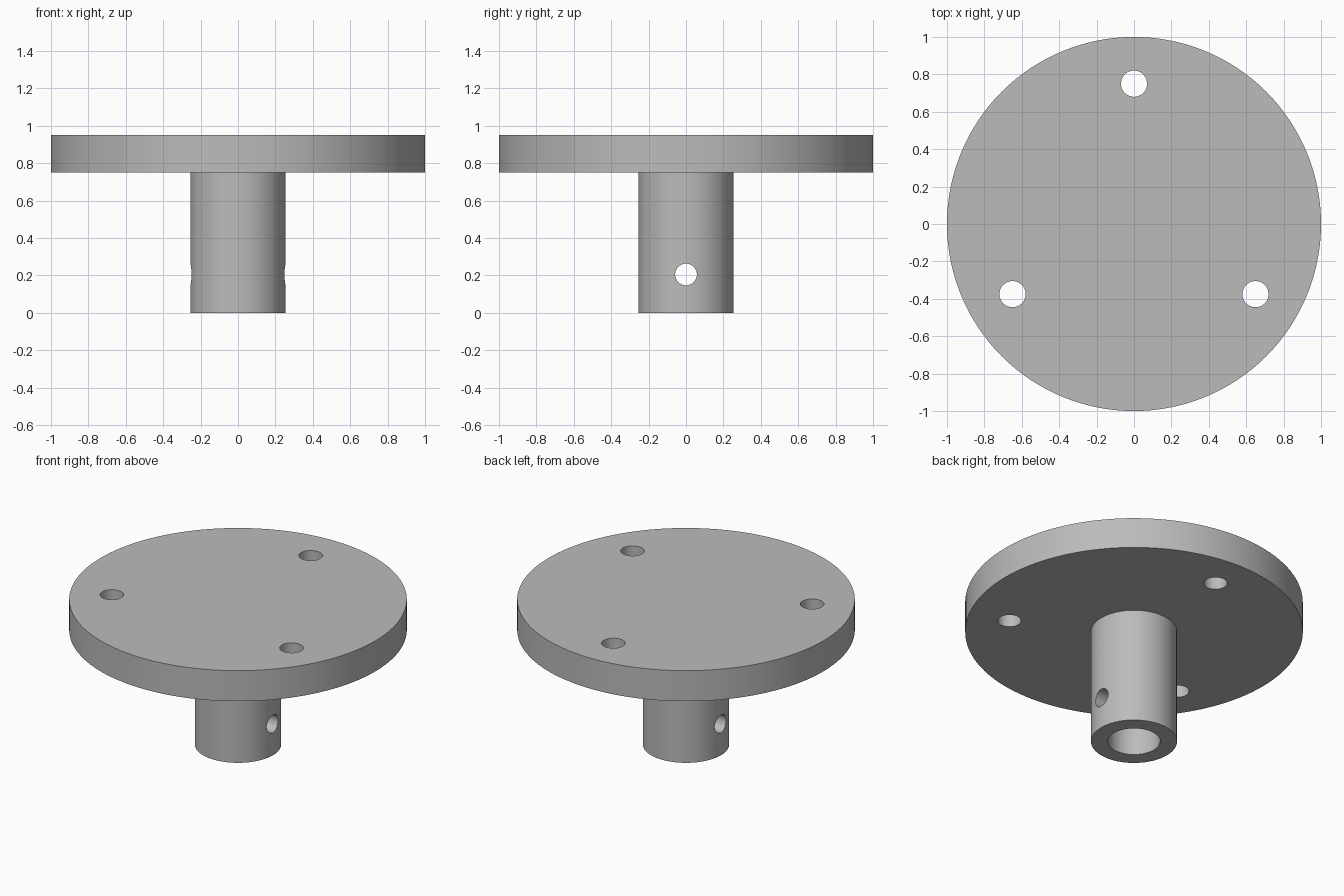
import bpy
from math import cos, sin, pi, radians
from mathutils import Matrix

cube = bpy.data.objects.get("Cube")
if cube:
    bpy.data.objects.remove(cube, do_unlink=True)

# Plain grey material
grey = bpy.data.materials.new("plain_grey")
grey.use_nodes = True
colour = (0.5, 0.5, 0.5, 1)
grey.diffuse_color = colour
grey.node_tree.nodes["Principled BSDF"].inputs["Base Color"].default_value = colour


def cylinder(name, radius, low, high, x=0, y=0, sides=64):
    bpy.ops.mesh.primitive_cylinder_add(
        vertices=sides, radius=radius, depth=high - low, location=(x, y, (low + high) / 2))
    part = bpy.context.object
    part.name = name
    part.data.materials.append(grey)
    return part


def combine(body, tool, operation):
    mod = body.modifiers.new(tool.name, 'BOOLEAN')
    mod.object, mod.operation, mod.solver = tool, operation, 'EXACT'
    bpy.context.view_layer.objects.active = body
    bpy.ops.object.modifier_apply(modifier=mod.name)
    bpy.data.objects.remove(tool, do_unlink=True)


PLATE_LOW, PLATE_HIGH = 0.75, 0.95

# Round plate on a tubular stem
flange = cylinder("flanged_hub", 1, PLATE_LOW, PLATE_HIGH, sides=128)
combine(flange, cylinder("stem", 0.255, 0, PLATE_LOW + 0.05), 'UNION')

# Blind bore up the stem
combine(flange, cylinder("bore", 0.155, -0.1, PLATE_LOW), 'DIFFERENCE')

# Three bolt holes through the plate
for i in range(3):
    a = pi / 2 + i * 2 * pi / 3
    hole = cylinder("bolt_hole", 0.07, PLATE_LOW - 0.1, PLATE_HIGH + 0.1,
                    0.75 * cos(a), 0.75 * sin(a), 48)
    combine(flange, hole, 'DIFFERENCE')

# Cross pin hole through both stem walls
pin = cylinder("pin_hole", 0.058, -0.4, 0.4, sides=48)
pin.data.transform(Matrix.Rotation(pi / 2, 4, 'Y'))
pin.location.z = 0.205
bpy.context.view_layer.update()
combine(flange, pin, 'DIFFERENCE')

# Smooth walls with sharp rims
bpy.ops.object.select_all(action='DESELECT')
flange.select_set(True)
bpy.context.view_layer.objects.active = flange
bpy.ops.object.shade_smooth_by_angle(angle=radians(30))
